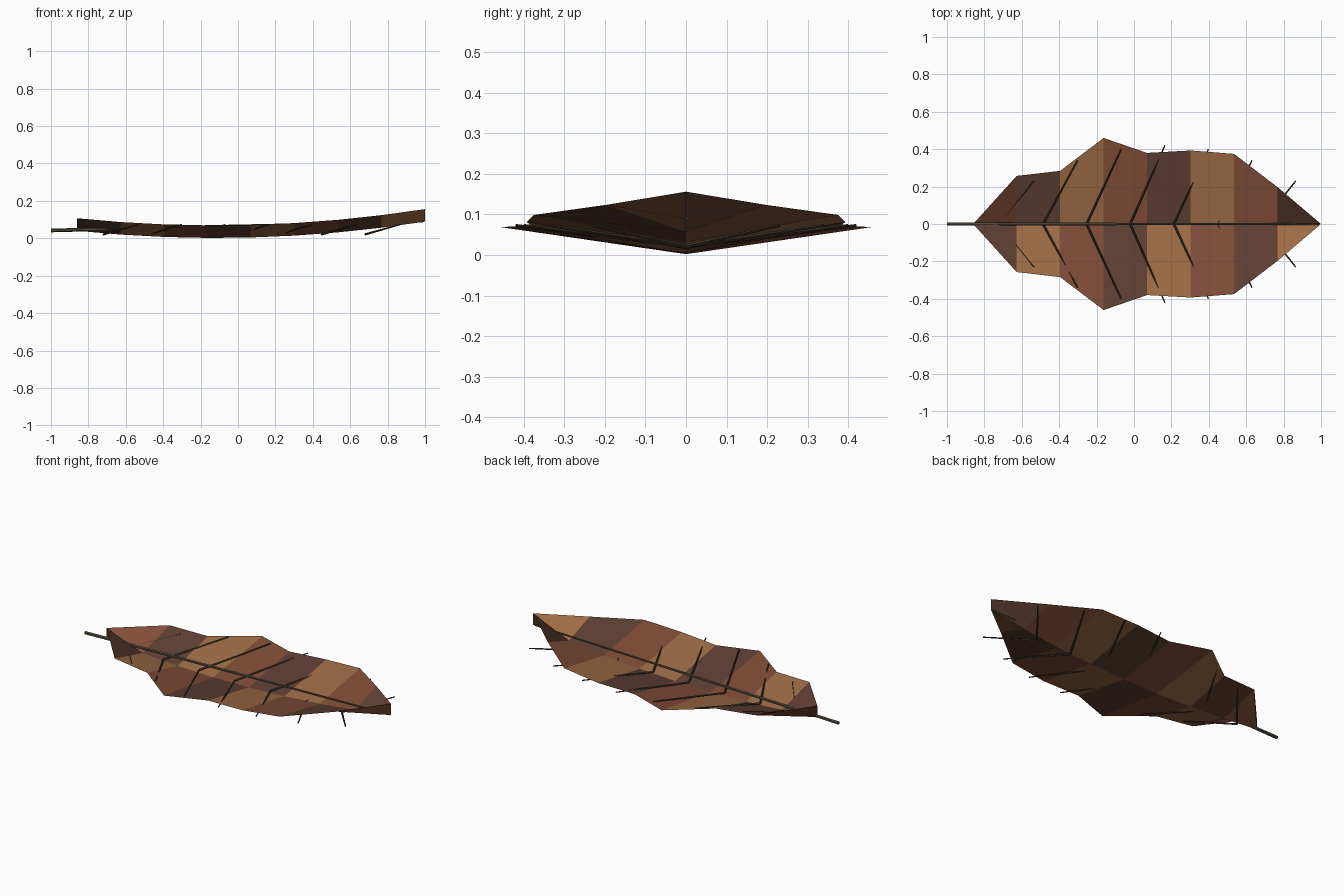
import bpy, bmesh, math
from mathutils import Vector

if "Cube" in bpy.data.objects:
    bpy.data.objects.remove(bpy.data.objects["Cube"])


def material(name, rgb):
    m = bpy.data.materials.new(name)
    m.diffuse_color = (*rgb, 1)
    m.use_nodes = True
    m.node_tree.nodes["Principled BSDF"].inputs["Base Color"].default_value = m.diffuse_color
    return m


tan = material("tan", (0.34, 0.15, 0.06))
russet = material("russet", (0.22, 0.075, 0.04))
umber = material("umber", (0.115, 0.05, 0.034))
stem_mat = material("stem", (0.09, 0.07, 0.045))
vein_mat = material("vein", (0.05, 0.035, 0.022))


def add_object(name, bm, mats):
    me = bpy.data.meshes.new(name)
    bm.to_mesh(me)
    bm.free()
    for m in mats:
        me.materials.append(m)
    ob = bpy.data.objects.new(name, me)
    bpy.context.collection.objects.link(ob)
    return ob


def tapered_rod(name, a, b, r1, r2, sides, mat):
    a, b = Vector(a), Vector(b)
    d = b - a
    bm = bmesh.new()
    bmesh.ops.create_cone(bm, cap_ends=True, segments=sides,
                          radius1=r1, radius2=r2, depth=d.length)
    bm.transform(d.to_track_quat('Z', 'Y').to_matrix().to_4x4())
    bmesh.ops.translate(bm, vec=(a + b) / 2, verts=bm.verts)
    return add_object(name, bm, [mat])


# Blade: V-folded sheet, rim lifted above a gently bowed centre line
widths = [0, 0.257, 0.284, 0.46, 0.38, 0.393, 0.375, 0.197, 0]
step = 1.86 / 8
bm = bmesh.new()
centre, rims = [], {1: [], -1: []}
for i, w in enumerate(widths):
    x = -0.86 + step * i
    z = 0.002 + 0.0695 * (x + 0.12) ** 2
    centre.append(bm.verts.new((x, 0, z)))
    for s in (1, -1):
        rims[s].append(bm.verts.new((x, s * w, z + 0.067)))
for s in (1, -1):
    for i in range(8):
        quad = [centre[i], centre[i + 1], rims[s][i + 1], rims[s][i]]
        f = bm.faces.new(quad if s > 0 else quad[::-1])
        # three autumn tones cycle along each half, offset between halves
        f.material_index = (i + (1 if s > 0 else 2)) % 3
add_object("leaf_blade", bm, [tan, russet, umber])

# Stalk running on as the midrib
tapered_rod("stalk_midrib", (-1, 0, 0.042), (0.99, 0, 0.09), 0.01, 0.005, 6, stem_mat)

# Side veins in mirrored pairs
reach = [0.23, 0.34, 0.40, 0.42, 0.40, 0.34, 0.23]
for i, y in enumerate(reach):
    x = -0.72 + 0.2333 * i
    for s, side in ((1, "back"), (-1, "front")):
        tapered_rod(f"vein_{side}_{i + 1}", (x, 0, 0.021),
                    (x + 0.185, s * y, 0.073), 0.006, 0.0035, 4, vein_mat)
